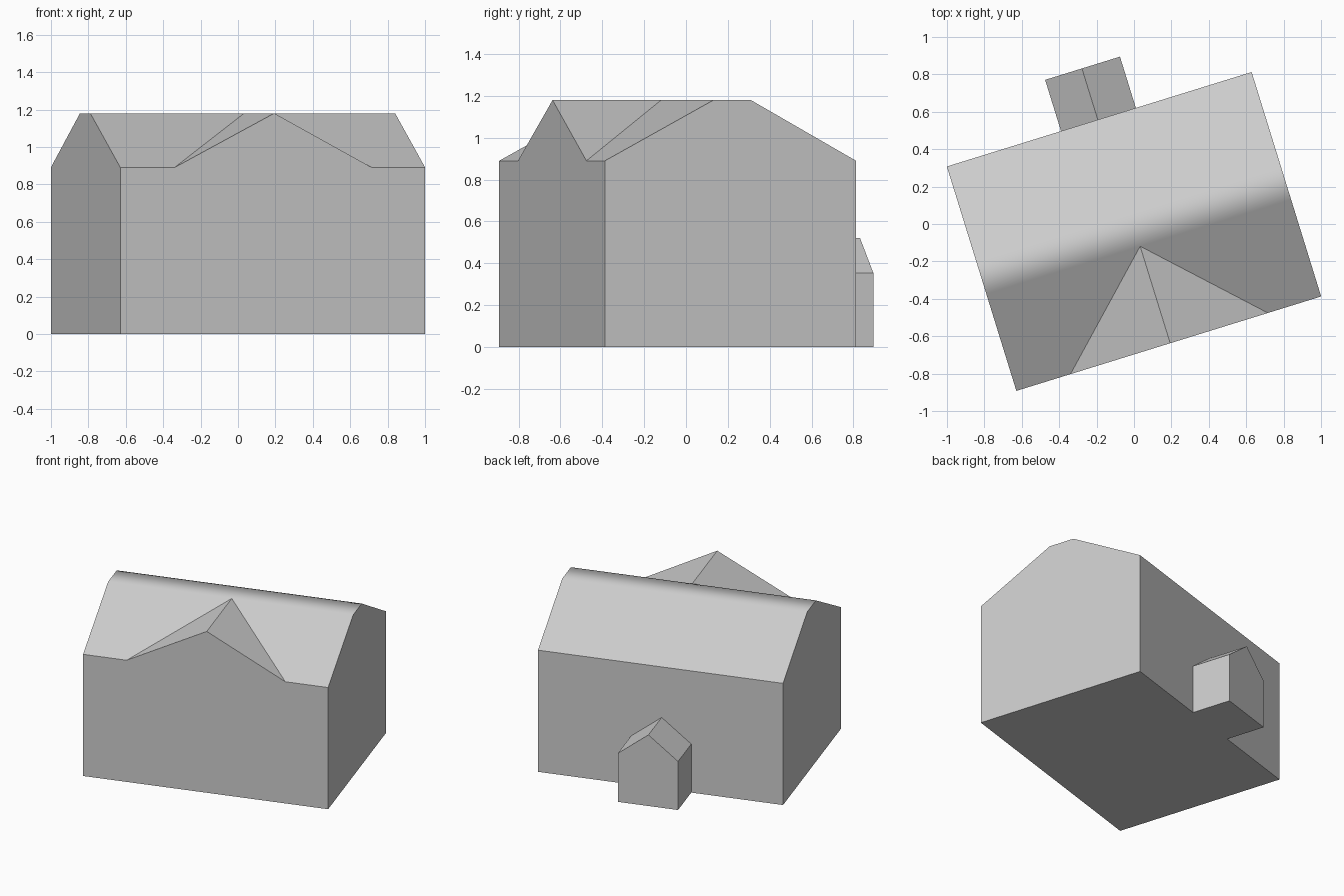
import bpy, bmesh, math

if "Cube" in bpy.data.objects:
    bpy.data.objects.remove(bpy.data.objects["Cube"])

GREY = bpy.data.materials.new("light_grey")
GREY.diffuse_color = (0.6, 0.6, 0.6, 1)
GREY.use_nodes = True
GREY.node_tree.nodes["Principled BSDF"].inputs["Base Color"].default_value = GREY.diffuse_color

TURN = math.atan2(0.505, 1.63)   # the house stands at an angle
HALF_W, HALF_D = 0.853, 0.628
EAVE, TOP = 0.89, 1.18


def build(name, points, faces, smooth_faces=(), smooth_edges=()):
    """Closed mesh from named points; only the listed edges are left soft."""
    bm = bmesh.new()
    v = {k: bm.verts.new(co) for k, co in points.items()}
    for f in faces:
        face = bm.faces.new([v[k] for k in f.split()])
        face.smooth = f in smooth_faces
    bmesh.ops.recalc_face_normals(bm, faces=bm.faces)
    soft = [{v[k] for k in e.split()} for e in smooth_edges]
    for e in bm.edges:
        e.smooth = set(e.verts) in soft
    me = bpy.data.meshes.new(name)
    bm.to_mesh(me)
    bm.free()
    me.materials.append(GREY)
    ob = bpy.data.objects.new(name, me)
    ob.location = (0, -0.04, 0)
    ob.rotation_euler.z = TURN
    bpy.context.collection.objects.link(ob)
    return ob


# House: walls, roof with narrow flat crown, and a wide front cross gable
crown_f, crown_b = -0.085, 0.102
gable_l, gable_r, gable_mid = -0.55, 0.555, 0.008
pts = {"valley_l": (gable_l, -HALF_D, EAVE), "valley_r": (gable_r, -HALF_D, EAVE),
       "peak": (gable_mid, -HALF_D, TOP), "join": (gable_mid, crown_f, TOP)}
for s, x in (("l", -HALF_W), ("r", HALF_W)):
    pts.update({"base_f" + s: (x, -HALF_D, 0), "base_b" + s: (x, HALF_D, 0),
                "eave_f" + s: (x, -HALF_D, EAVE), "eave_b" + s: (x, HALF_D, EAVE),
                "crown_f" + s: (x, crown_f, TOP), "crown_b" + s: (x, crown_b, TOP)})

roof = ["eave_fl valley_l join crown_fl",
        "valley_r eave_fr crown_fr join",
        "crown_fl join crown_fr crown_br crown_bl",
        "crown_bl crown_br eave_br eave_bl"]
walls = ["base_fl base_fr eave_fr valley_r peak valley_l eave_fl",
         "base_br base_bl eave_bl eave_br",
         "base_bl base_fl eave_fl crown_fl crown_bl eave_bl",
         "base_fr base_br eave_br crown_br crown_fr eave_fr",
         "base_fl base_bl base_br base_fr"]
cross_gable = ["valley_l peak join", "peak valley_r join"]
house = build("house", pts, roof + walls + cross_gable, roof,
              ["crown_fl join", "join crown_fr", "crown_bl crown_br"])

# Softened crown with flat slopes
mod = house.modifiers.new("soft_crown", "WEIGHTED_NORMAL")
mod.mode = "FACE_AREA"
mod.weight = 100
mod.keep_sharp = True

# Small gabled porch on the back wall
pts = {}
for s, y in (("i", HALF_D), ("o", 0.915)):
    pts.update({"base_l" + s: (-0.214, y, 0), "base_r" + s: (0.205, y, 0),
                "eave_l" + s: (-0.214, y, 0.355), "eave_r" + s: (0.205, y, 0.355),
                "ridge" + s: (-0.008, y, 0.52)})
ring = ["base_l", "base_r", "eave_r", "ridge", "eave_l"]
faces = [" ".join(k + s for k in ring) for s in "io"]
for a, b in zip(ring, ring[1:] + ring[:1]):
    faces.append(f"{a}i {b}i {b}o {a}o")
build("back_porch", pts, faces)
